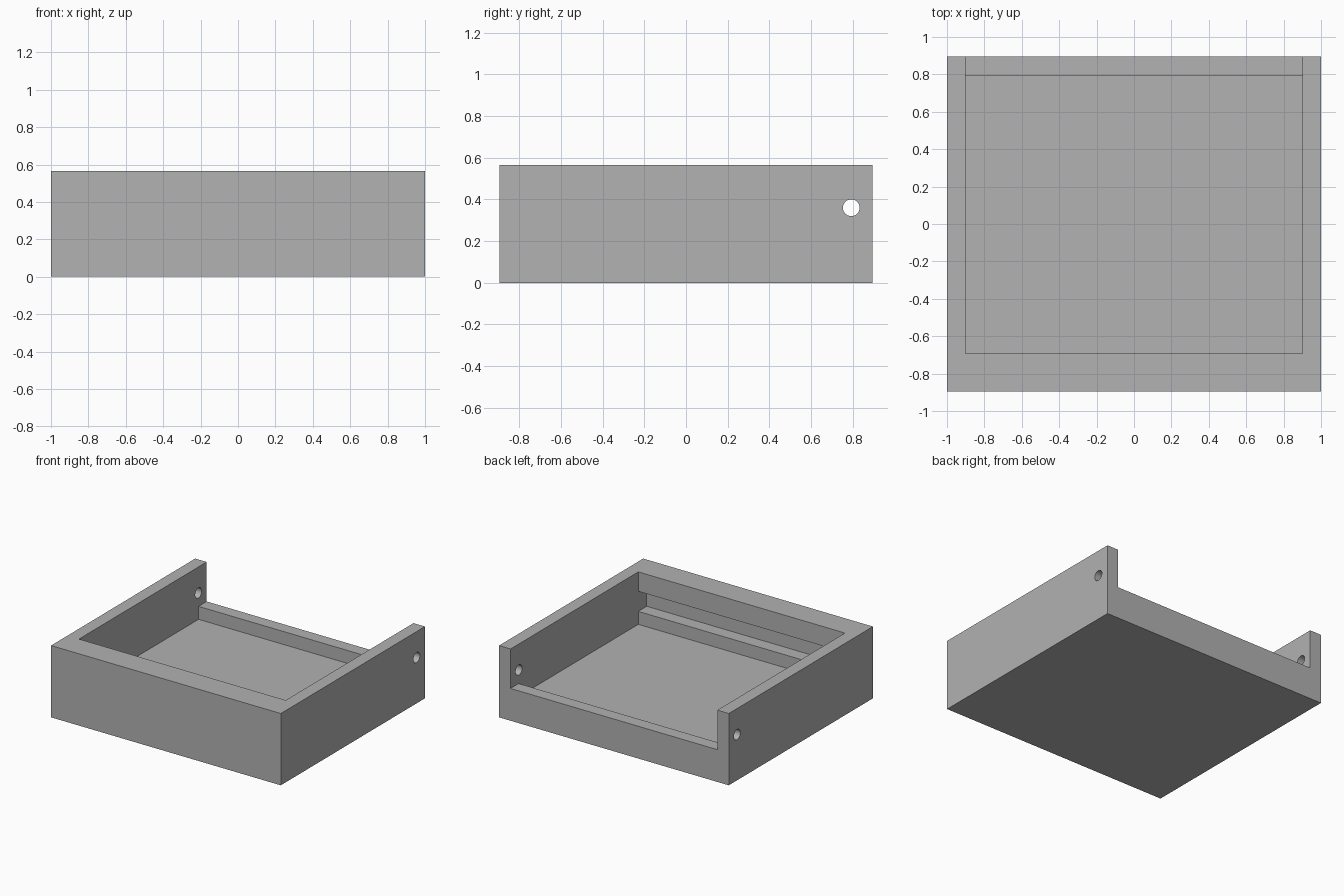
import bpy
from math import pi

cube = bpy.data.objects.get("Cube")
if cube:
    bpy.data.objects.remove(cube, do_unlink=True)

grey = bpy.data.materials.new("plain grey")
grey.use_nodes = True
colour = (0.445, 0.445, 0.445, 1)
grey.diffuse_color = colour
grey.node_tree.nodes["Principled BSDF"].inputs["Base Color"].default_value = colour

HALF_X, HALF_Y, HEIGHT = 1.0, 0.896, 0.565
INNER_X = 0.9            # inside of the side walls
FLOOR, LEDGE, LIP = 0.152, 0.254, 0.412


def box(name, x, y, z):
    """Box spanning -x..x and the given y and z ranges."""
    bpy.ops.mesh.primitive_cube_add(size=1, location=(0, sum(y) / 2, sum(z) / 2))
    obj = bpy.context.object
    obj.name = name
    obj.scale = (2 * x, y[1] - y[0], z[1] - z[0])
    bpy.ops.object.transform_apply(location=True, rotation=True, scale=True)
    obj.data.materials.append(grey)
    return obj


def cut(body, cutter):
    """Subtract the cutter from the body and remove it."""
    mod = body.modifiers.new(cutter.name, "BOOLEAN")
    mod.operation, mod.solver, mod.object = "DIFFERENCE", "EXACT", cutter
    bpy.ops.object.select_all(action="DESELECT")
    bpy.context.view_layer.objects.active = body
    body.select_set(True)
    bpy.ops.object.modifier_apply(modifier=mod.name)
    bpy.data.objects.remove(cutter, do_unlink=True)


# Solid block that becomes the open tray
tray = box("tray", HALF_X, (-HALF_Y, HALF_Y), (0, HEIGHT))

# Main cavity, the lowered back wall, and the slot under the front lip
cut(tray, box("cavity", INNER_X, (-0.692, 0.795), (FLOOR, 1)))
cut(tray, box("back_opening", INNER_X, (0.5, 1.1), (LEDGE, 1)))
cut(tray, box("front_slot", INNER_X, (-0.797, -0.5), (LEDGE, LIP)))

# Pivot hole through both side walls
bpy.ops.mesh.primitive_cylinder_add(vertices=32, radius=0.04, depth=3,
                                    location=(0, 0.793, 0.36), rotation=(0, pi / 2, 0))
hole = bpy.context.object
hole.name = "pivot_hole"
hole.data.materials.append(grey)
cut(tray, hole)

bpy.ops.object.shade_smooth_by_angle()
